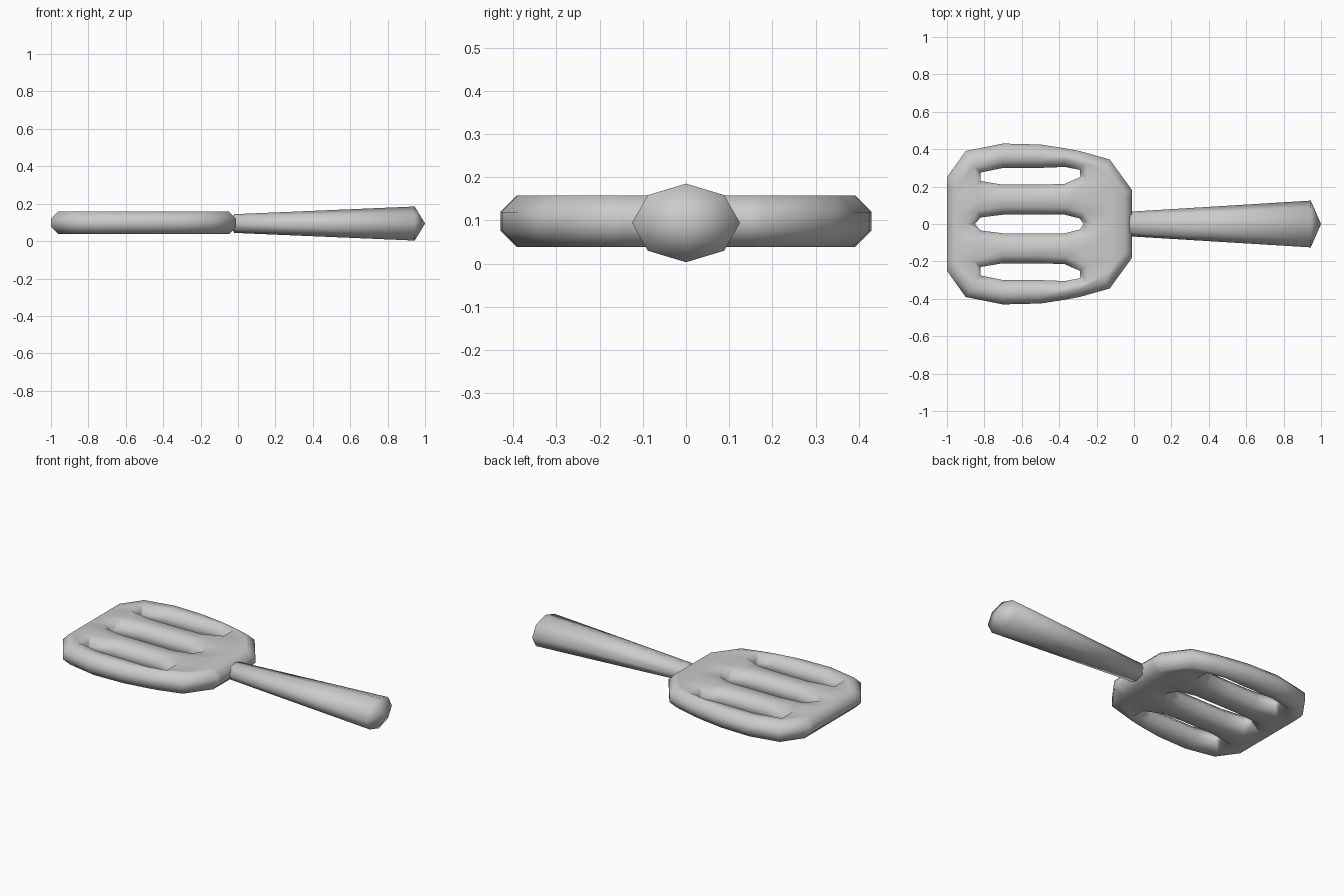
import bpy, bmesh
from math import cos, sin, pi

cube = bpy.data.objects.get("Cube")
if cube:
    bpy.data.objects.remove(cube)

grey = bpy.data.materials.new("light grey")
grey.use_nodes = True
grey.diffuse_color = (0.6, 0.6, 0.6, 1)
grey.node_tree.nodes["Principled BSDF"].inputs["Base Color"].default_value = (0.6, 0.6, 0.6, 1)


def finish(bm, name):
    bmesh.ops.recalc_face_normals(bm, faces=bm.faces[:])
    for f in bm.faces:
        f.smooth = True
    mesh = bpy.data.meshes.new(name)
    bm.to_mesh(mesh)
    bm.free()
    mesh.materials.append(grey)
    obj = bpy.data.objects.new(name, mesh)
    bpy.context.scene.collection.objects.link(obj)
    return obj


# Slotted head: columns of (inner x, outer x, half-width rows from centre to rim)
BOTTOM, TOP = 0.038, 0.157
columns = [
    (-1.00, -1.00, (0, .05, .10, .15, .20, .25)),
    (-0.82, -0.90, (0, .035, .13, .23, .275, .39)),
    (-0.70, -0.70, (0, .05, .13, .21, .30, .43)),
    (-0.50, -0.50, (0, .05, .13, .21, .30, .425)),
    (-0.37, -0.37, (0, .05, .13, .215, .305, .405)),
    (-0.29, -0.29, (0, .03, .13, .25, .29, .39)),
    (-0.13, -0.13, (0, .05, .12, .20, .26, .345)),
    (-0.01, -0.01, (0, .04, .08, .12, .15, .18)),
]
bm = bmesh.new()
grid = []
for c, (x_in, x_out, rows) in enumerate(columns):
    line = []
    for r in range(-5, 6):
        x = x_out if abs(r) == 5 else x_in
        if r == 0 and c in (1, 5):          # pointed ends of the middle slot
            x += -0.03 if c == 1 else 0.02
        y = rows[abs(r)] * (1 if r >= 0 else -1)
        line.append(bm.verts.new((x, y, BOTTOM)))
    grid.append(line)
slot_rows = (1, 4, 5, 8)
for c in range(len(columns) - 1):
    for r in range(10):
        if 1 <= c <= 4 and r in slot_rows:
            continue
        bm.faces.new((grid[c][r], grid[c + 1][r], grid[c + 1][r + 1], grid[c][r + 1]))

# Thicken the plate and round off every rim
rim = bmesh.ops.extrude_face_region(bm, geom=bm.faces[:], use_keep_orig=True)
for v in rim["geom"]:
    if isinstance(v, bmesh.types.BMVert):
        v.co.z = TOP
bmesh.ops.recalc_face_normals(bm, faces=bm.faces[:])
sharp = [e for e in bm.edges if len(e.link_faces) == 2 and e.calc_face_angle(0) > 1.2
         and abs(e.verts[0].co.z - e.verts[1].co.z) < 0.01]
bmesh.ops.bevel(bm, geom=sharp, offset=0.038, offset_type='OFFSET', segments=1,
                profile=0.5, affect='EDGES', clamp_overlap=False)
finish(bm, "slotted_head")

# Tapered eight-sided handle with a pointed end
bm = bmesh.new()
SIDES, MID = 8, 0.094
rings = []
for x, ry, rz in ((-0.02, 0.066, 0.05), (0.945, 0.125, 0.091)):
    rings.append([bm.verts.new((x, ry * cos(2 * pi * i / SIDES), MID + rz * sin(2 * pi * i / SIDES)))
                  for i in range(SIDES)])
tip = bm.verts.new((1.0, 0, MID))
butt = bm.verts.new((-0.05, 0, MID))
for i in range(SIDES):
    j = (i + 1) % SIDES
    bm.faces.new((rings[0][i], rings[0][j], rings[1][j], rings[1][i]))
    bm.faces.new((rings[1][i], rings[1][j], tip))
    bm.faces.new((rings[0][j], rings[0][i], butt))
finish(bm, "handle")
